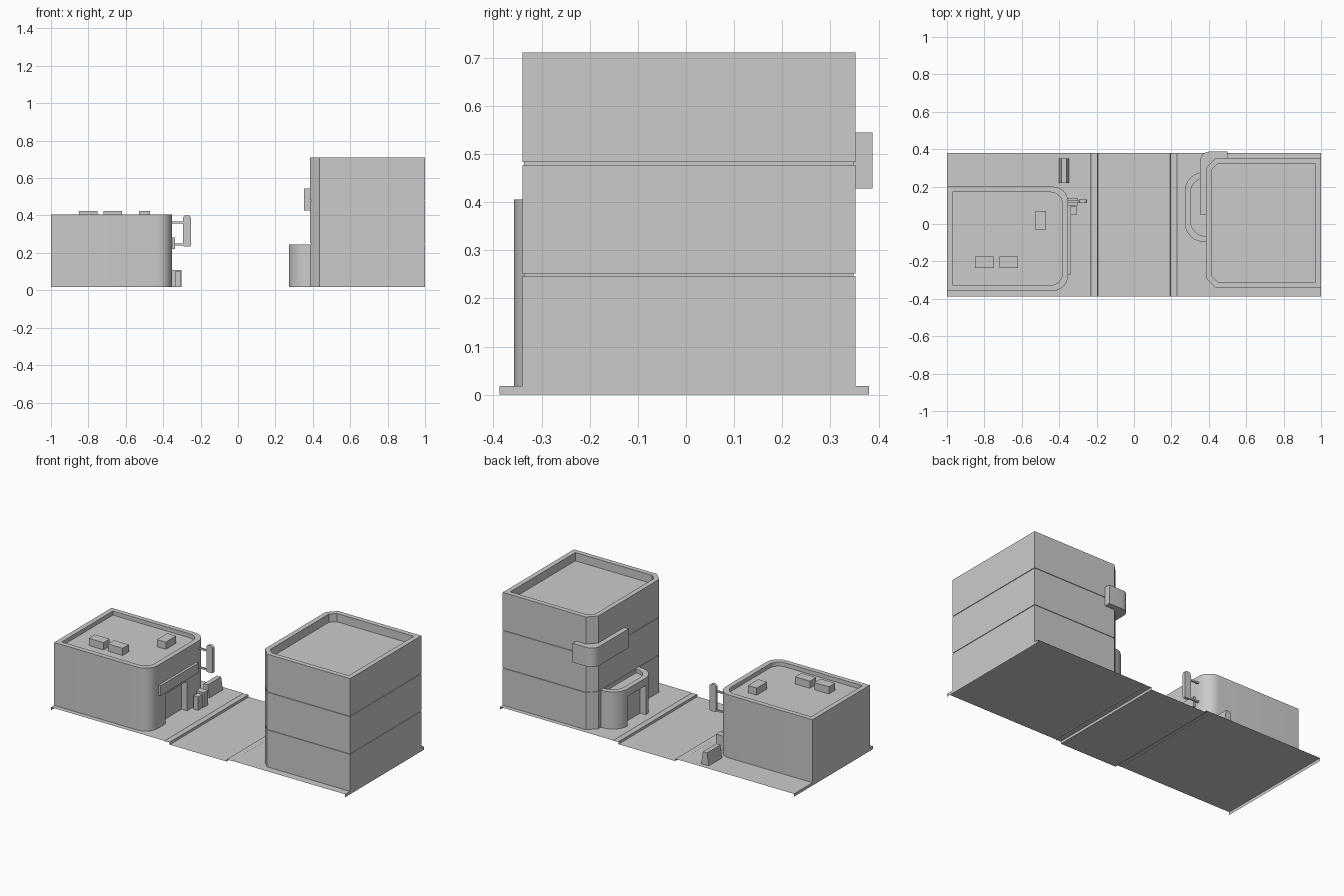
import bpy, bmesh, math

if "Cube" in bpy.data.objects:
    bpy.data.objects.remove(bpy.data.objects["Cube"])


def make(name, bm, smooth=False):
    bmesh.ops.recalc_face_normals(bm, faces=bm.faces[:])
    me = bpy.data.meshes.new(name)
    bm.to_mesh(me)
    bm.free()
    ob = bpy.data.objects.new(name, me)
    bpy.context.collection.objects.link(ob)
    if smooth:
        bpy.context.view_layer.objects.active = ob
        ob.select_set(True)
        bpy.ops.object.shade_smooth_by_angle(angle=math.radians(30))
        ob.select_set(False)
    return ob


def outline(x0, x1, y0, y1, radii, segs=6, inset=0):
    """Rectangle with optional rounded corners; radii order: SW, SE, NE, NW."""
    x0, x1, y0, y1 = x0 + inset, x1 - inset, y0 + inset, y1 - inset
    corners = [(x0, y0, 1, 1), (x1, y0, -1, 1), (x1, y1, -1, -1), (x0, y1, 1, -1)]
    pts = []
    for i, ((x, y, sx, sy), r) in enumerate(zip(corners, radii)):
        if r == 0:
            pts.append((x, y))
            continue
        r = max(r - inset * 0.6, 0.005)
        for k in range(segs + 1):
            a = math.pi * (1 + i / 2) + k / segs * math.pi / 2
            pts.append((x + sx * r + r * math.cos(a), y + sy * r + r * math.sin(a)))
    return pts


def loft(name, rings, axis="z", smooth=False):
    """Join (outline, height) rings into a closed shell."""
    bm = bmesh.new()
    loops = []
    for pts, h in rings:
        loops.append([bm.verts.new((u, v, h) if axis == "z" else (u, h, v)) for u, v in pts])
    n = len(loops[0])
    for a, b in zip(loops, loops[1:]):
        for i in range(n):
            j = (i + 1) % n
            bm.faces.new((a[i], a[j], b[j], b[i]))
    bm.faces.new(loops[0])
    bm.faces.new(loops[-1])
    return make(name, bm, smooth)


def box(name, x0, x1, y0, y1, z0, z1):
    p = outline(x0, x1, y0, y1, (0, 0, 0, 0))
    return loft(name, [(p, z0), (p, z1)])


def cut(ob, *bounds):
    cutter = box("opening_cutter", *bounds)
    cutter.hide_render = True
    m = ob.modifiers.new("opening", "BOOLEAN")
    m.operation, m.solver, m.object = "DIFFERENCE", "EXACT", cutter
    bpy.context.view_layer.objects.active = ob
    bpy.ops.object.modifier_apply(modifier=m.name)
    bpy.data.objects.remove(cutter)


G = 0.018

# street sheet: raised pavements, kerbs and road, open underneath
half = [(0.193, 0.004), (0.195, G), (0.231, G - 0.002), (0.234, G), (1, G), (1, 0)]
section = [(-x, z) for x, z in reversed(half)] + half
bm = bmesh.new()
rows = [[bm.verts.new((x, y, z)) for x, z in section] for y in (-0.387, 0.38)]
for i in range(len(section) - 1):
    bm.faces.new((rows[0][i], rows[0][i + 1], rows[1][i + 1], rows[1][i]))
make("street", bm)


# low shop with rounded street corners and a parapet
def shop(inset):
    return outline(-1, -0.353, -0.357, 0.2, (0, 0.08, 0.08, 0), 6, inset)


low = loft("low_shop", [(shop(0), G), (shop(0), 0.405), (shop(0.03), 0.405),
                        (shop(0.03), 0.38)], smooth=True)
cut(low, -0.39, -0.3, -0.2, 0.01, G - 0.01, 0.2)
box("shop_fascia", -0.36, -0.337, -0.27, 0.1, 0.222, 0.283)

# rooftop units
for i, (x0, x1, y0, y1) in enumerate([(-0.85, -0.75, -0.235, -0.175),
                                      (-0.72, -0.62, -0.235, -0.175),
                                      (-0.53, -0.47, -0.03, 0.07)]):
    box(f"roof_unit_{i + 1}", x0, x1, y0, y1, 0.375, 0.424)

# hanging blade sign on two arms
blade = outline(-0.294, -0.251, 0.235, 0.402, (0.006, 0.006, 0.018, 0.018), 4)
loft("blade_sign", [(blade, 0.112), (blade, 0.13)], axis="y")
for i, z in enumerate((0.245, 0.362)):
    box(f"sign_arm_{i + 1}", -0.356, -0.285, 0.116, 0.126, z - 0.005, z + 0.005)

# street furniture
box("vending_box", -0.356, -0.302, 0.1, 0.14, G, 0.108)
box("litter_bin", -0.338, -0.306, 0.05, 0.093, G, 0.1)
wedge = [(-0.4, G), (-0.348, G), (-0.36, 0.095), (-0.388, 0.095)]
loft("barrier", [(wedge, 0.22), (wedge, 0.35)], axis="y")


# three-storey block with chamfered street corners, floor grooves and parapet
def tower(inset):
    return outline(0.385, 1, -0.34, 0.352, (0.05, 0, 0, 0.05), 1, inset)


rings = [(tower(0), G)]
for z in (0.249, 0.48):
    rings += [(tower(d), z + h) for d, h in ((0, -0.003), (0.004, -0.003), (0.004, 0.003), (0, 0.003))]
rings += [(tower(0), 0.711), (tower(0.03), 0.711), (tower(0.03), 0.66)]
loft("tall_block", rings)


# rounded entrance porch with a recessed top and doorway
def porch_plan(inset):
    return outline(0.272, 0.42, -0.095, 0.277, (0.1, 0, 0, 0.1), 6, inset)


porch = loft("entrance_porch", [(porch_plan(0), G), (porch_plan(0), 0.246),
                                (porch_plan(0.03), 0.246), (porch_plan(0.03), 0.222)], smooth=True)
cut(porch, 0.25, 0.312, 0.0, 0.18, G - 0.01, 0.2)

# corner sign band wrapped round the rear street corner
band = outline(0.354, 0.5, 0.05, 0.387, (0, 0, 0, 0.05), 6)
loft("corner_band", [(band, 0.428), (band, 0.545)], smooth=True)
